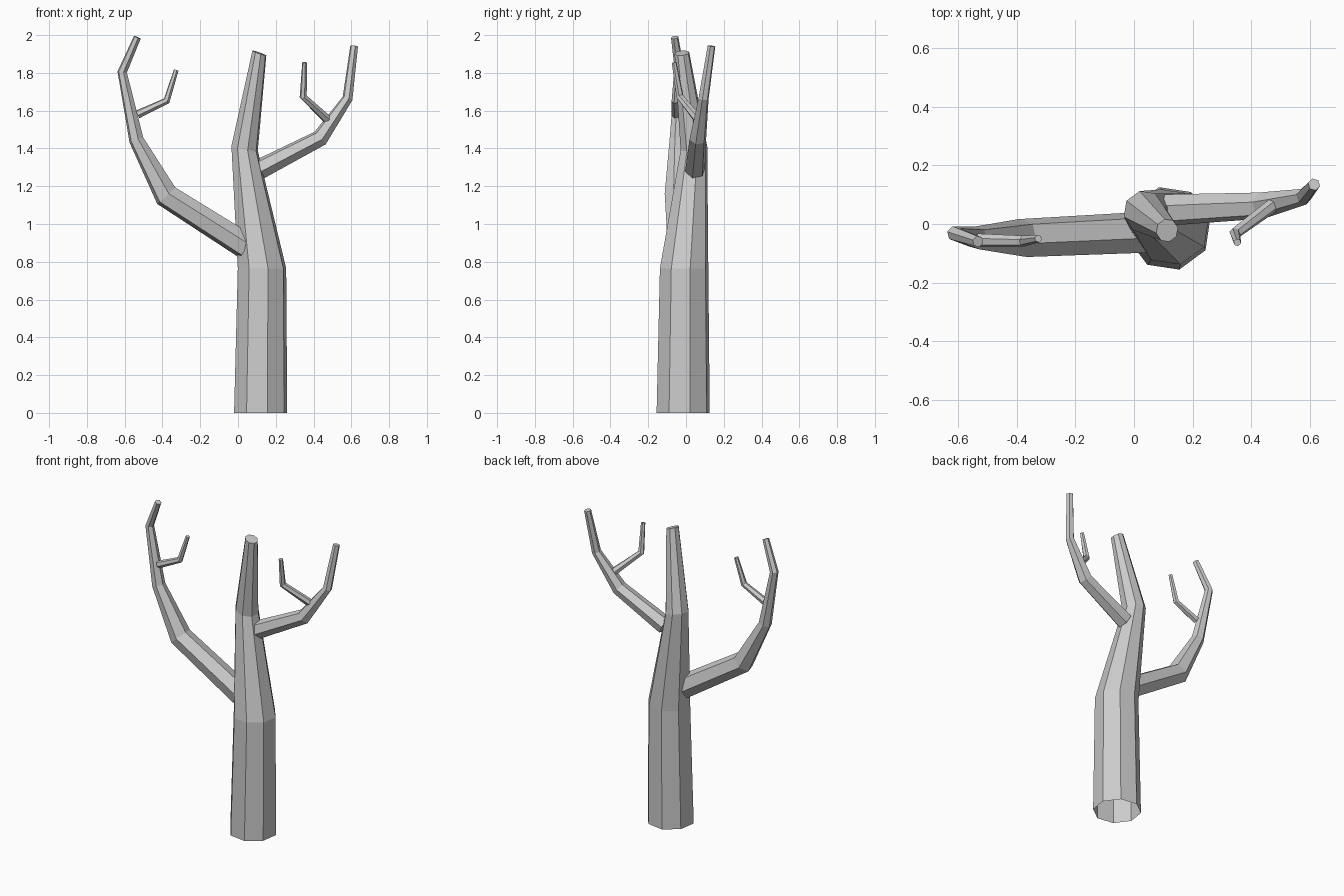
import bpy, bmesh, math
from mathutils import Vector

if "Cube" in bpy.data.objects:
    bpy.data.objects.remove(bpy.data.objects["Cube"])


def limb(name, rings, sides, phase, cap_start=True, normals=None):
    """Tapered faceted tube through rings of (x, y, z, radius)."""
    normals = normals or {}
    pts = [Vector(r[:3]) for r in rings]
    bm = bmesh.new()
    loops = []
    for i, p in enumerate(pts):
        # ring faces along the bisector of its neighbouring segments
        n = Vector()
        if i > 0:
            n += (p - pts[i - 1]).normalized()
        if i < len(pts) - 1:
            n += (pts[i + 1] - p).normalized()
        n = Vector(normals.get(i, n)).normalized()
        y = Vector((0, 1, 0))
        u = (y - n * y.dot(n)).normalized()
        v = n.cross(u)
        loop = []
        for k in range(sides):
            a = math.radians(phase) + math.tau * k / sides
            loop.append(bm.verts.new(p + rings[i][3] * (u * math.cos(a) + v * math.sin(a))))
        loops.append(loop)
    for a, b in zip(loops, loops[1:]):
        for k in range(sides):
            j = (k + 1) % sides
            bm.faces.new((a[k], a[j], b[j], b[k]))
    bm.faces.new(loops[-1])
    if cap_start:
        bm.faces.new(loops[0][::-1])
    me = bpy.data.meshes.new(name)
    bm.to_mesh(me)
    bm.free()
    ob = bpy.data.objects.new(name, me)
    bpy.context.collection.objects.link(ob)
    return ob


# Trunk, open at the bottom
limb("trunk",
     [(0.12, -0.015, 0, 0.145), (0.127, -0.01, 0.765, 0.132),
      (0.035, 0.042, 1.40, 0.073), (0.113, -0.022, 1.905, 0.04)],
     8, 14, cap_start=False,
     normals={0: (0, 0, 1), 1: (0, 0, 1), 2: (0.2, -0.1, 1), 3: (0.35, -0.1, 1)})

# Main branches
limb("left_branch",
     [(0.045, -0.028, 0.88, 0.072), (-0.38, -0.048, 1.15, 0.067),
      (-0.538, -0.048, 1.445, 0.04), (-0.613, -0.033, 1.805, 0.026),
      (-0.533, -0.06, 1.988, 0.02)], 6, 15)
limb("right_branch",
     [(0.115, 0.048, 1.29, 0.055), (0.435, 0.063, 1.455, 0.046),
      (0.58, 0.093, 1.665, 0.028), (0.615, 0.135, 1.942, 0.021)], 6, 15)

# Twigs
limb("left_twig",
     [(-0.532, -0.055, 1.58, 0.023), (-0.378, -0.058, 1.652, 0.019),
      (-0.327, -0.05, 1.815, 0.013)], 6, 15)
limb("right_twig",
     [(0.472, 0.062, 1.555, 0.024), (0.345, -0.032, 1.675, 0.02),
      (0.353, -0.063, 1.855, 0.013)], 6, 15)
